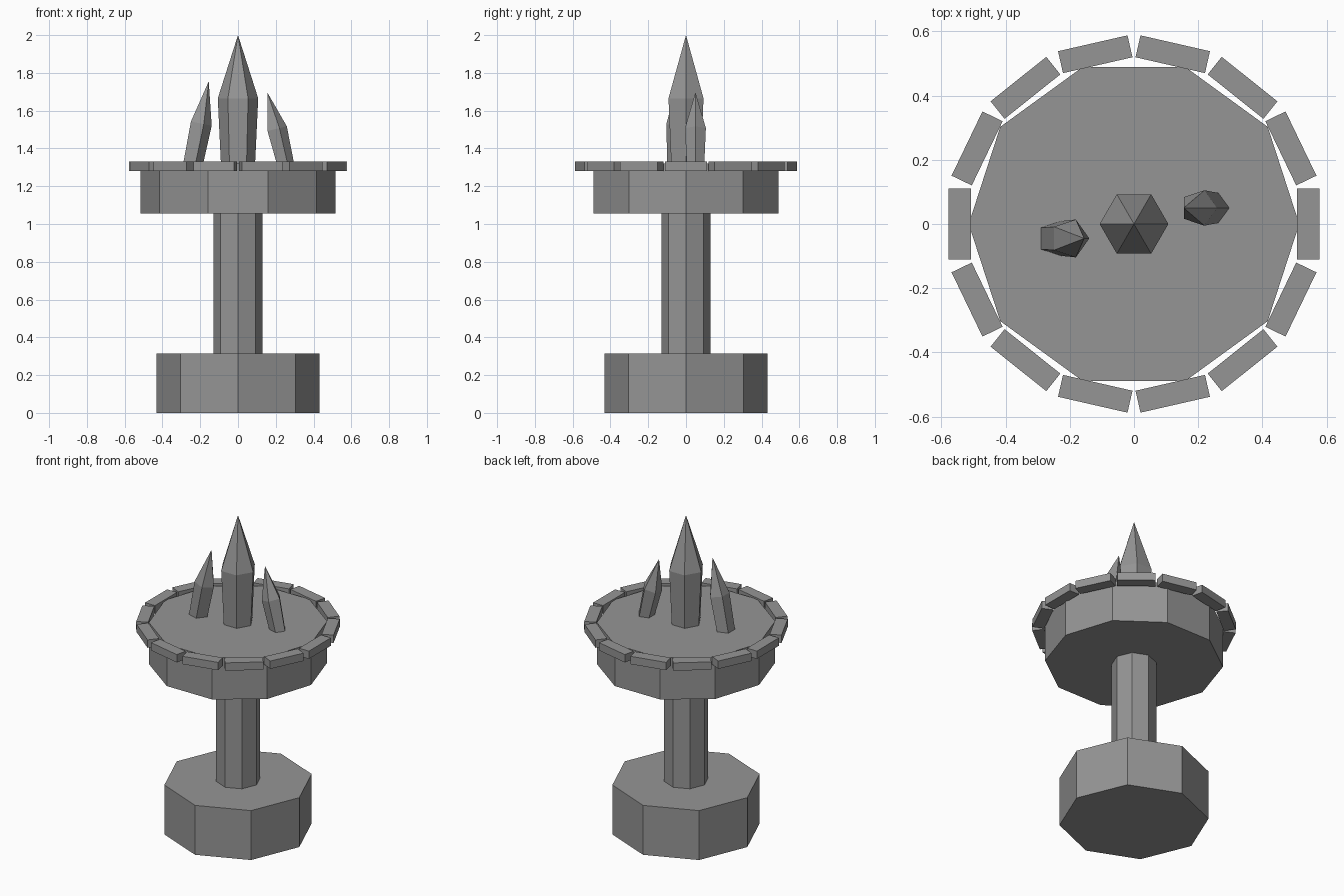
import bpy, bmesh, math
from mathutils import Matrix, Vector

if "Cube" in bpy.data.objects:
    bpy.data.objects.remove(bpy.data.objects["Cube"])

stone = bpy.data.materials.new("stone_grey")
stone.diffuse_color = (0.3, 0.3, 0.3, 1)
stone.use_nodes = True
stone.node_tree.nodes["Principled BSDF"].inputs["Base Color"].default_value = stone.diffuse_color


def add_object(name, bm):
    bmesh.ops.recalc_face_normals(bm, faces=bm.faces)
    mesh = bpy.data.meshes.new(name)
    bm.to_mesh(mesh)
    bm.free()
    mesh.materials.append(stone)
    ob = bpy.data.objects.new(name, mesh)
    bpy.context.collection.objects.link(ob)
    return ob


def prism(name, sides, radius, z0, z1):
    """Upright prism with a corner on +x."""
    bm = bmesh.new()
    ring = [bm.verts.new((radius * math.cos(math.tau * i / sides),
                          radius * math.sin(math.tau * i / sides), z0))
            for i in range(sides)]
    bottom = bm.faces.new(ring)
    top = bmesh.ops.extrude_face_region(bm, geom=[bottom], use_keep_orig=True)
    verts = [g for g in top["geom"] if isinstance(g, bmesh.types.BMVert)]
    bmesh.ops.translate(bm, verts=verts, vec=(0, 0, z1 - z0))
    return add_object(name, bm)


def crystal(name, sides, base, tip, base_r, shoulder_r, shoulder):
    """Flared shaft and pointed cap, leaning from base to tip in the xz plane."""
    axis = Vector(tip) - Vector(base)
    length = axis.length
    lean = Matrix.Rotation(math.atan2(axis.x, axis.z), 4, 'Y')
    place = Matrix.Translation(base) @ lean
    bm = bmesh.new()
    rings = []
    for r, h in ((base_r, 0), (shoulder_r, shoulder * length)):
        rings.append([bm.verts.new(place @ Vector((
            r * math.cos(math.tau * i / sides),
            r * math.sin(math.tau * i / sides), h))) for i in range(sides)])
    point = bm.verts.new(tip)
    bm.faces.new(rings[0])
    for i in range(sides):
        j = (i + 1) % sides
        bm.faces.new((rings[0][i], rings[0][j], rings[1][j], rings[1][i]))
        bm.faces.new((rings[1][i], rings[1][j], point))
    return add_object(name, bm)


# Pedestal
prism("base", 8, 0.432, 0, 0.315)
prism("column", 8, 0.13, 0.315, 1.055)
prism("table_top", 10, 0.515, 1.055, 1.32)

# Ring of rim blocks
bm = bmesh.new()
for i in range(14):
    m = (Matrix.Rotation(math.tau * i / 14, 4, 'Z')
         @ Matrix.Translation((0.5425, 0, 1.305))
         @ Matrix.Diagonal((0.07, 0.222, 0.05, 1)))
    bmesh.ops.create_cube(bm, size=1, matrix=m)
add_object("rim_blocks", bm)

# Crystals
crystal("centre_crystal", 6, (0, 0, 1.31), (0, 0, 2.0), 0.09, 0.107, 0.515)
crystal("left_crystal", 5, (-0.245, -0.045, 1.31), (-0.155, -0.045, 1.755), 0.057, 0.062, 0.5)
crystal("right_crystal", 5, (0.249, 0.05, 1.31), (0.155, 0.05, 1.697), 0.049, 0.058, 0.5)
